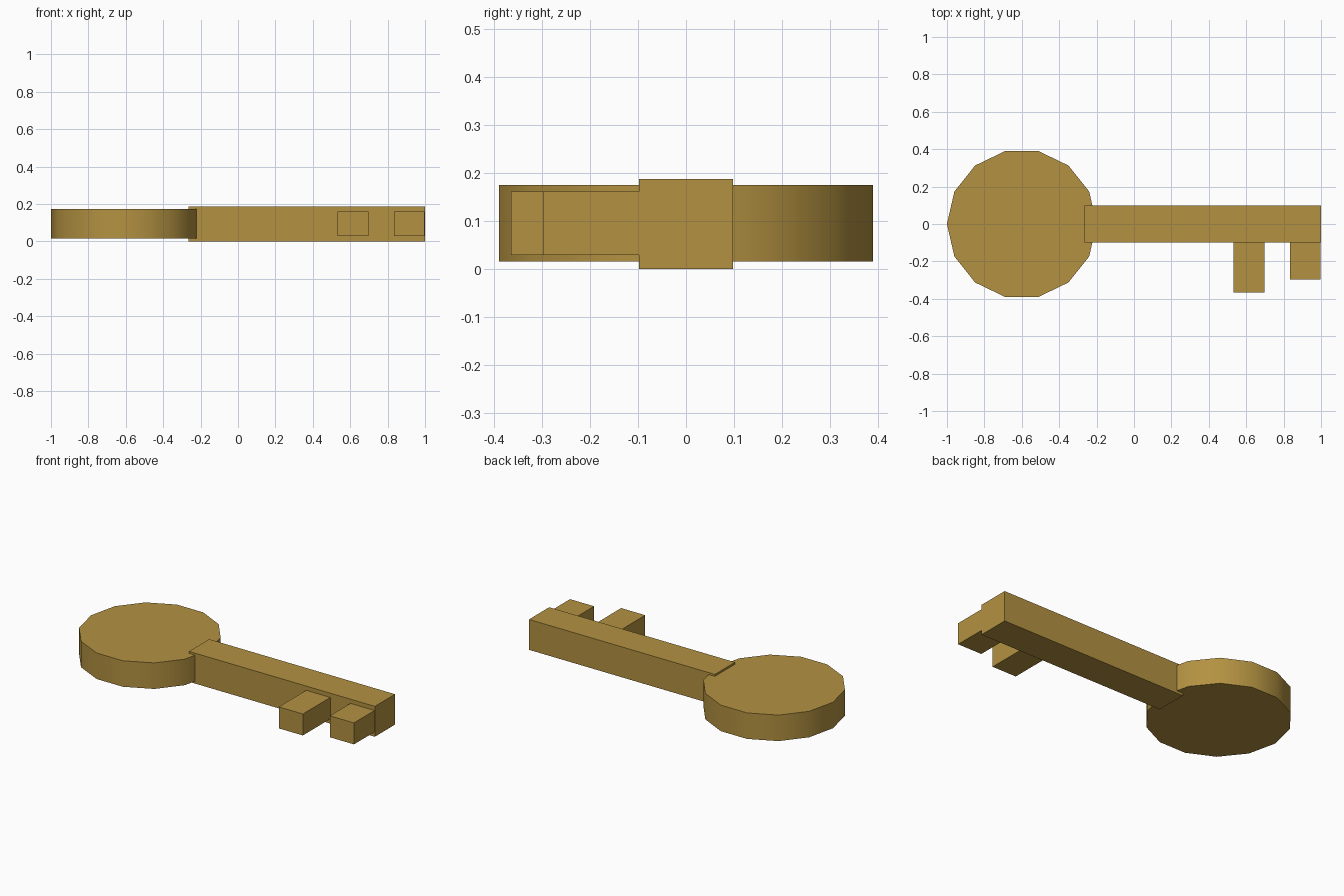
import bpy, math

if "Cube" in bpy.data.objects:
    bpy.data.objects.remove(bpy.data.objects["Cube"])

brass = bpy.data.materials.new("brass")
brass.diffuse_color = (0.45, 0.285, 0.053, 1)
brass.use_nodes = True
brass.node_tree.nodes["Principled BSDF"].inputs["Base Color"].default_value = brass.diffuse_color


def box(name, x, y, z):
    """Box from (min, max) ranges on each axis."""
    bpy.ops.mesh.primitive_cube_add(size=1, location=[(a + b) / 2 for a, b in (x, y, z)])
    ob = bpy.context.object
    ob.name = name
    ob.scale = [b - a for a, b in (x, y, z)]
    bpy.ops.object.transform_apply(location=False, rotation=False, scale=True)
    ob.data.materials.append(brass)


# round 14-sided head, one corner pointing to -x
bpy.ops.mesh.primitive_cylinder_add(vertices=14, radius=0.4, depth=0.16,
                                    location=(-0.6, 0, 0.095), rotation=(0, 0, math.pi / 2))
head = bpy.context.object
head.name = "key_head"
bpy.ops.object.transform_apply(location=False, rotation=True, scale=False)
head.data.materials.append(brass)
bpy.ops.object.shade_smooth_by_angle(angle=math.radians(40))

# shaft
box("key_shaft", (-0.265, 1.0), (-0.098, 0.098), (0, 0.187))

# teeth
for name, x0, x1, tip in (("inner_tooth", 0.533, 0.697, -0.365), ("outer_tooth", 0.834, 0.998, -0.298)):
    box(name, (x0, x1), (tip, -0.09), (0.029, 0.161))
